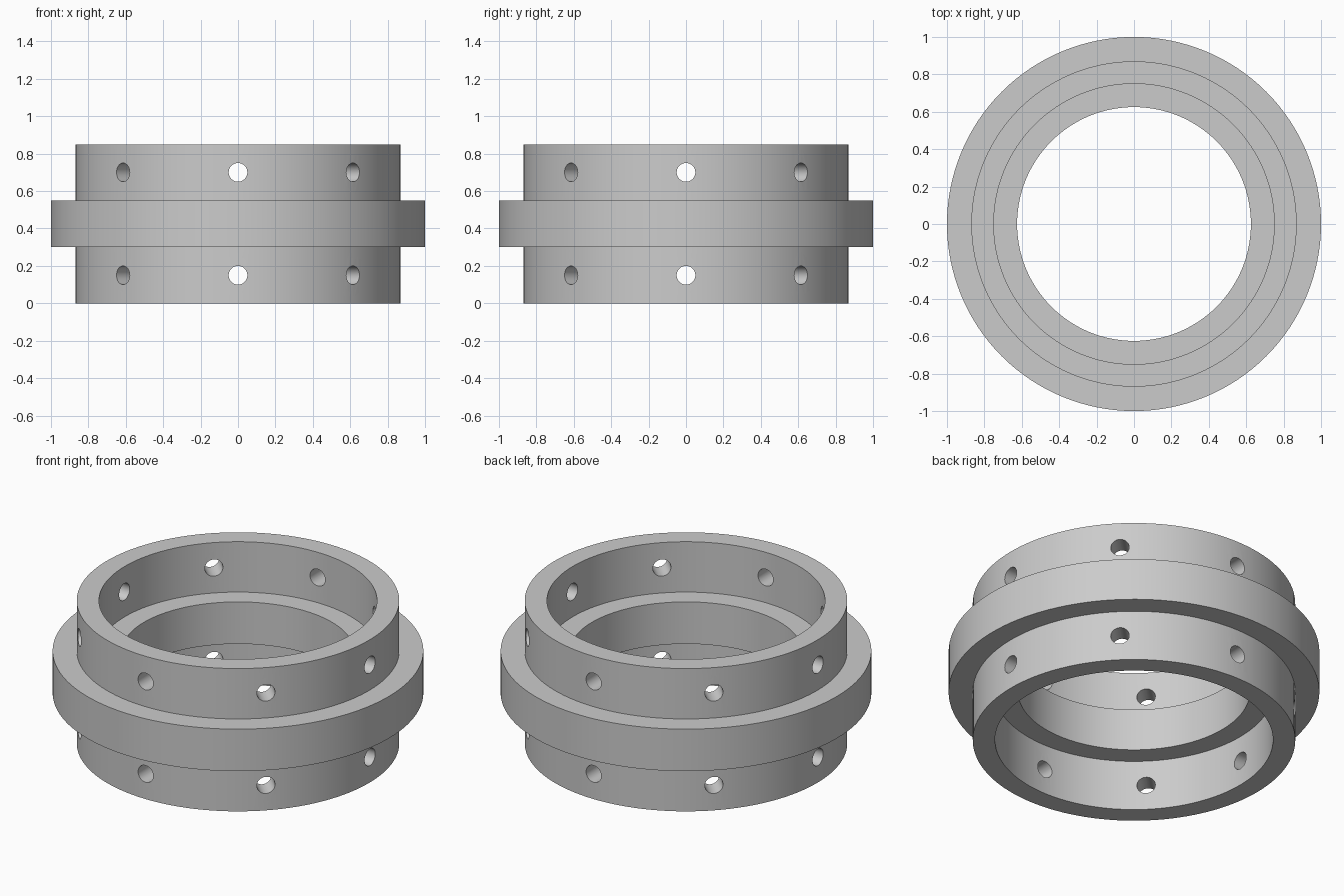
import bpy, bmesh, math
from mathutils import Matrix

if "Cube" in bpy.data.objects:
    bpy.data.objects.remove(bpy.data.objects["Cube"])

SEG = 128
grey = bpy.data.materials.new("light grey metal")
grey.diffuse_color = (0.6, 0.6, 0.6, 1)
grey.use_nodes = True
grey.node_tree.nodes["Principled BSDF"].inputs["Base Color"].default_value = grey.diffuse_color


def lathe(name, profile):
    """Revolve a closed (radius, height) profile around z."""
    bm = bmesh.new()
    rings = []
    for i in range(SEG):
        a = 2 * math.pi * i / SEG
        rings.append([bm.verts.new((r * math.cos(a), r * math.sin(a), z)) for r, z in profile])
    n = len(profile)
    for i in range(SEG):
        p, q = rings[i], rings[(i + 1) % SEG]
        for j in range(n):
            k = (j + 1) % n
            bm.faces.new((p[j], q[j], q[k], p[k]))
    return finish(name, bm)


def finish(name, bm):
    bmesh.ops.recalc_face_normals(bm, faces=bm.faces)
    me = bpy.data.meshes.new(name)
    bm.to_mesh(me)
    bm.free()
    me.materials.append(grey)
    ob = bpy.data.objects.new(name, me)
    bpy.context.collection.objects.link(ob)
    return ob


# Collar: two thin sleeves joined by a thicker middle flange
collar = lathe("flanged_collar", [
    (0.75, 0), (0.87, 0), (0.87, 0.30), (1, 0.30), (1, 0.55), (0.87, 0.55),
    (0.87, 0.85), (0.75, 0.85), (0.75, 0.55), (0.625, 0.55), (0.625, 0.30), (0.75, 0.30)])

# Radial hole cutters: eight around each sleeve
bm = bmesh.new()
for z in (0.15, 0.70):
    for i in range(8):
        place = (Matrix.Translation((0, 0, z)) @ Matrix.Rotation(i * math.pi / 4, 4, 'Z')
                 @ Matrix.Translation((0.81, 0, 0)) @ Matrix.Rotation(math.pi / 2, 4, 'Y'))
        bmesh.ops.create_cone(bm, cap_ends=True, segments=32, radius1=0.05,
                              radius2=0.05, depth=0.3, matrix=place)
cutter = finish("hole_cutters", bm)
cutter.hide_render = True

# Drill the holes
mod = collar.modifiers.new("holes", 'BOOLEAN')
mod.operation = 'DIFFERENCE'
mod.solver = 'EXACT'
mod.object = cutter
bpy.context.view_layer.objects.active = collar
collar.select_set(True)
cutter.select_set(False)
bpy.ops.object.modifier_apply(modifier=mod.name)
bpy.data.objects.remove(cutter)
bpy.ops.object.shade_smooth_by_angle(angle=math.radians(30))
